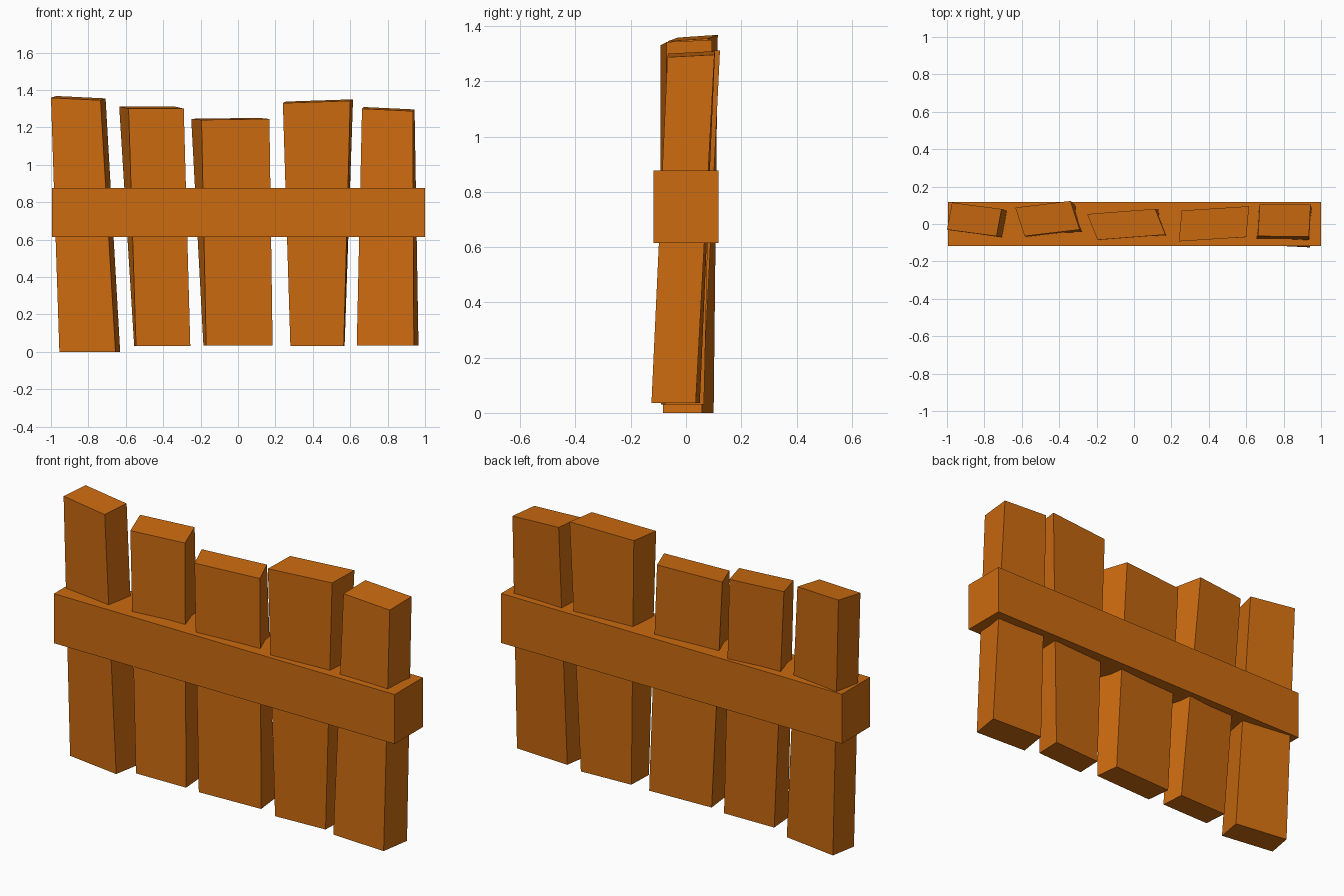
import bpy
import bmesh
from mathutils import Vector

default_cube = bpy.data.objects.get("Cube")
if default_cube:
    bpy.data.objects.remove(default_cube, do_unlink=True)

# One orange-brown wood colour
WOOD = (0.60, 0.145, 0.005, 1.0)
wood = bpy.data.materials.new("orange_wood")
wood.use_nodes = True
wood.diffuse_color = WOOD
shader = wood.node_tree.nodes["Principled BSDF"]
shader.inputs["Base Color"].default_value = WOOD
shader.inputs["Roughness"].default_value = 0.9


def block(name, bottom, top):
    """Flat-faced block between two four-cornered ends."""
    bm = bmesh.new()
    lower = [bm.verts.new(corner) for corner in bottom]
    upper = [bm.verts.new(corner) for corner in top]
    bm.faces.new(lower[::-1])
    bm.faces.new(upper)
    for i in range(4):
        j = (i + 1) % 4
        bm.faces.new((lower[i], lower[j], upper[j], upper[i]))
    bmesh.ops.recalc_face_normals(bm, faces=bm.faces)
    mesh = bpy.data.meshes.new(name)
    bm.to_mesh(mesh)
    bm.free()
    mesh.materials.append(wood)
    obj = bpy.data.objects.new(name, mesh)
    bpy.context.collection.objects.link(obj)
    return obj


def skewed_end(front_left, front_right, depth):
    """Front edge swept along the depth vector into a parallelogram."""
    a, b, d = Vector(front_left), Vector(front_right), Vector(depth)
    return [a, b, b + d, a + d]


# Crooked upright planks: (front corner, front corner, depth) for each end
planks = {
    "plank_far_right": (
        ((-.955, -.04, 0), (-.655, -.083, 0), (.025, .14, 0)),
        ((-1, -.03, 1.358), (-.735, -.065, 1.345), (.027, .145, .01))),
    "plank_right": (
        ((-.545, -.075, .03), (-.255, -.07, .03), (-.01, .13, 0)),
        ((-.585, -.065, 1.3), (-.29, -.03, 1.3), (-.05, .153, .012))),
    "plank_middle": (
        ((-.17, -.085, .035), (.185, -.07, .035), (-.015, .135, 0)),
        ((-.195, -.085, 1.24), (.168, -.057, 1.245), (-.055, .138, .006))),
    "plank_left": (
        ((.28, -.09, .03), (.565, -.075, .03), (.005, .14, 0)),
        ((.24, -.093, 1.33), (.6, -.07, 1.342), (.015, .165, .008))),
    "plank_far_left": (
        ((.635, -.11, .035), (.94, -.125, .035), (.025, .16, 0)),
        ((.663, -.065, 1.3), (.935, -.067, 1.287), (.009, .17, .009))),
}
for name, (bottom, top) in planks.items():
    block(name, skewed_end(*bottom), skewed_end(*top))

# Thick cross rail enclosing the planks
rail_front, rail_back = -0.118, 0.118
rail_ends = [skewed_end((-.995, rail_front, z), (1, rail_front, z),
                        (0, rail_back - rail_front, 0))
             for z in (.615, .877)]
block("cross_rail", *rail_ends)
